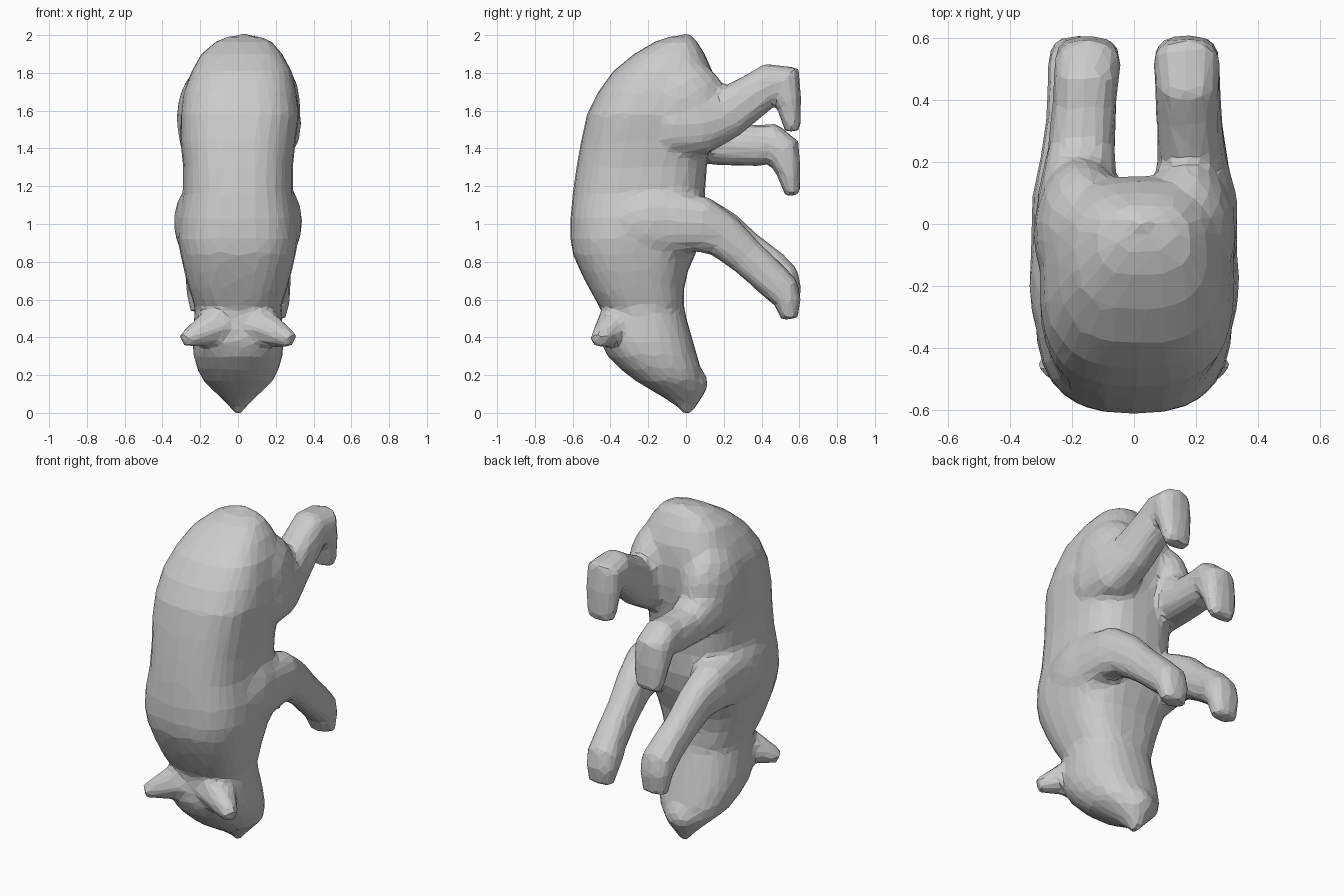
import bpy
from math import cos, sin, pi
from mathutils import Vector

if "Cube" in bpy.data.objects:
    bpy.data.objects.remove(bpy.data.objects["Cube"])

parts = []


def loft(name, rings):
    """Skin a list of equal-length point rings and cap both ends."""
    n = len(rings[0])
    verts = [p for r in rings for p in r]
    faces = []
    for i in range(len(rings) - 1):
        for j in range(n):
            k = (j + 1) % n
            faces.append((i*n + j, i*n + k, (i+1)*n + k, (i+1)*n + j))
    faces.append(tuple(range(n - 1, -1, -1)))
    faces.append(tuple(range(len(verts) - n, len(verts))))
    me = bpy.data.meshes.new(name)
    me.from_pydata(verts, [], faces)
    ob = bpy.data.objects.new(name, me)
    bpy.context.collection.objects.link(ob)
    bpy.context.view_layer.objects.active = ob
    ob.select_set(True)
    bpy.ops.object.mode_set(mode='EDIT')
    bpy.ops.mesh.select_all(action='SELECT')
    bpy.ops.mesh.normals_make_consistent(inside=False)
    bpy.ops.object.mode_set(mode='OBJECT')
    ob.select_set(False)
    parts.append(ob)


def sup(v, e):
    return (1 if v >= 0 else -1) * abs(v) ** (2 / e)


def slices(name, table, e, n=28):
    """Horizontal slices: z, back y, belly y, half width, x centre."""
    rings = []
    for z, y0, y1, w, cx in table:
        c, h = (y0 + y1) / 2, (y1 - y0) / 2
        rings.append([Vector((cx + w * sup(cos(2*pi*j/n), e),
                              c + h * sup(sin(2*pi*j/n), e), z)) for j in range(n)])
    loft(name, rings)


def leg(name, side, table, n=12):
    """Tube along a path: x, y, z, half width, half thickness."""
    pts = [Vector((side * t[0], t[1], t[2])) for t in table]
    rings = []
    for i, t in enumerate(table):
        d = pts[min(i + 1, len(pts) - 1)] - pts[max(i - 1, 0)]
        d.x = 0
        normal = d.normalized().cross(Vector((1, 0, 0)))
        rings.append([pts[i] + Vector((1, 0, 0)) * t[3] * sup(cos(2*pi*j/n), 2.4)
                      + normal * t[4] * sup(sin(2*pi*j/n), 2.4) for j in range(n)])
    loft(name, rings)


def ball(name, loc, scale, tilt=0):
    bpy.ops.mesh.primitive_ico_sphere_add(subdivisions=3, radius=1, location=loc,
                                          rotation=(tilt, 0, 0))
    ob = bpy.context.object
    ob.name, ob.scale = name, scale
    parts.append(ob)


# Torso, rump at the top
slices("torso", [
    (1.995, -.08, .03, .08, .03), (1.965, -.165, .06, .15, .03),
    (1.90, -.275, .10, .215, .02), (1.81, -.385, .14, .265, .02),
    (1.70, -.465, .155, .30, .01), (1.58, -.525, .15, .315, .01),
    (1.44, -.555, .13, .305, 0), (1.30, -.58, .11, .29, 0),
    (1.16, -.60, .10, .29, 0), (1.03, -.612, .10, .315, 0),
    (.92, -.612, .08, .32, 0), (.84, -.60, .05, .305, 0),
    (.75, -.56, .01, .285, 0), (.66, -.515, -.01, .26, 0),
    (.58, -.47, -.01, .235, 0)], 2.7)

# Head, pointing down to the snout
slices("head", [
    (.66, -.50, -.02, .24, 0), (.53, -.445, -.005, .23, 0),
    (.44, -.45, .02, .237, 0), (.37, -.45, .04, .242, 0),
    (.30, -.415, .06, .236, 0), (.23, -.345, .08, .215, 0),
    (.17, -.27, .09, .185, 0), (.12, -.185, .09, .135, 0),
    (.07, -.10, .075, .08, 0), (.03, -.045, .055, .042, 0),
    (-.005, -.015, .03, .018, 0)], 2.3)

# Chin tip, tail stub, haunches and shoulders
ball("chin", (0, .06, .155), (.09, .055, .08))
ball("tail", (.03, .0, 1.965), (.05, .04, .05))
ball("haunch", (.17, -.03, 1.62), (.16, .25, .26), -.25)
ball("haunch", (-.17, -.03, 1.56), (.155, .24, .27), -.25)
for s in (-1, 1):
    ball("shoulder", (s * .19, -.18, 1.01), (.15, .30, .22))

# Ears
for s in (-1, 1):
    base, tip = Vector((s * .11, -.365, .46)), Vector((s * .29, -.475, .385))
    bpy.ops.mesh.primitive_cone_add(vertices=8, radius1=.12, radius2=.04,
                                    depth=(tip - base).length, location=(base + tip) / 2)
    ear = bpy.context.object
    ear.name = "ear"
    ear.rotation_euler = (tip - base).to_track_quat('Z', 'Y').to_euler()
    parts.append(ear)

# Hind legs, one lifted higher than the other
leg("hind_leg_raised", 1, [
    (.19, -.22, 1.55, .10, .12), (.20, -.08, 1.53, .135, .18),
    (.20, .08, 1.535, .135, .17), (.185, .22, 1.585, .11, .135),
    (.175, .37, 1.69, .105, .115), (.17, .46, 1.75, .105, .11),
    (.17, .515, 1.755, .11, .11), (.17, .54, 1.66, .105, .072),
    (.17, .555, 1.56, .095, .055), (.17, .565, 1.49, .08, .042)])
leg("hind_leg_lowered", -1, [
    (.18, -.22, 1.56, .10, .12), (.19, -.08, 1.52, .13, .19),
    (.185, .08, 1.48, .13, .165), (.17, .24, 1.42, .11, .115),
    (.16, .38, 1.415, .105, .11), (.155, .46, 1.425, .105, .11),
    (.15, .51, 1.39, .11, .10), (.15, .54, 1.29, .105, .07),
    (.15, .555, 1.21, .095, .052), (.15, .565, 1.15, .08, .04)])

# Front legs, nearly mirrored
for name, s, lift in (("front_leg_right", 1, 0), ("front_leg_left", -1, .06)):
    leg(name, s, [
        (.22, -.20, .98, .09, .12), (.225, -.07, 1.01, .11, .165),
        (.22, .08, 1.00, .11, .15), (.21, .20, .935 + lift * .3, .095, .12),
        (.20, .33, .82 + lift * .6, .085, .10), (.19, .45, .71 + lift, .09, .098),
        (.18, .512, .65 + lift, .10, .094), (.18, .54, .585 + lift, .095, .072),
        (.18, .548, .495 + lift * .6, .075, .045)])

# Fuse the parts into one skin, soften the joins, then facet it
bpy.ops.object.select_all(action='DESELECT')
for p in parts:
    p.select_set(True)
body = parts[0]
bpy.context.view_layer.objects.active = body
bpy.ops.object.join()
body.name = "animal_body"
rm = body.modifiers.new("fuse", 'REMESH')
rm.mode, rm.voxel_size = 'VOXEL', .018
sm = body.modifiers.new("soften", 'SMOOTH')
sm.factor, sm.iterations = .5, 8
dc = body.modifiers.new("facet", 'DECIMATE')
dc.ratio = .06
for m in ("fuse", "soften", "facet"):
    bpy.ops.object.modifier_apply(modifier=m)
bpy.ops.object.shade_flat()
